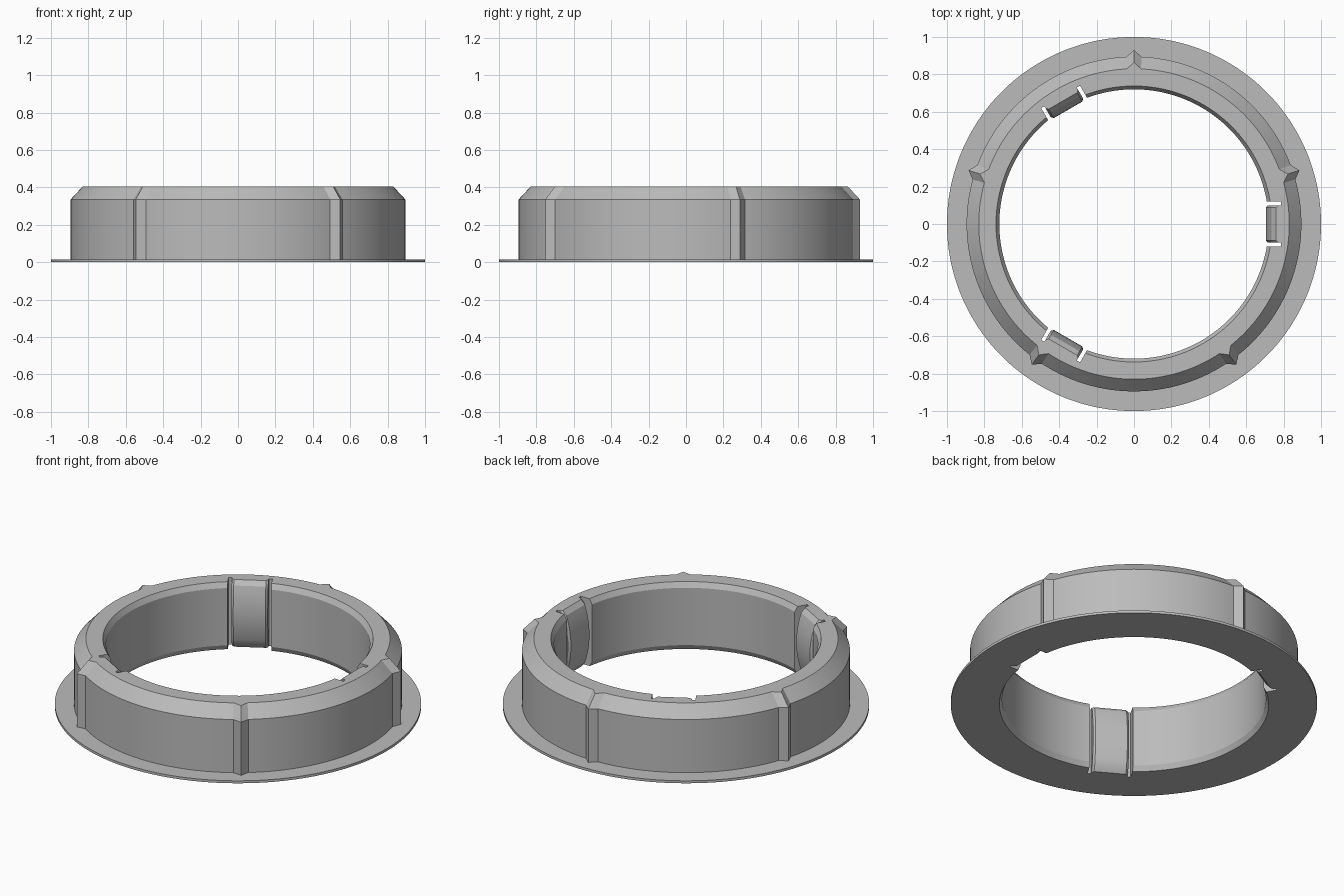
import bpy, bmesh
from math import radians, cos, sin
from mathutils import Matrix

if "Cube" in bpy.data.objects:
    bpy.data.objects.remove(bpy.data.objects["Cube"])

grey = bpy.data.materials.new("plain grey")
grey.use_nodes = True
colour = (0.5, 0.5, 0.5, 1)
grey.diffuse_color = colour
grey.node_tree.nodes["Principled BSDF"].inputs["Base Color"].default_value = colour

HEIGHT = 0.405
RIDGES = [18 + 72 * i for i in range(5)]
RIDGE_HALF = 2.6
CLIPS = [0, 120, 240]


def make_object(name, bm):
    bmesh.ops.recalc_face_normals(bm, faces=bm.faces)
    mesh = bpy.data.meshes.new(name)
    bm.to_mesh(mesh)
    bm.free()
    mesh.materials.append(grey)
    obj = bpy.data.objects.new(name, mesh)
    bpy.context.collection.objects.link(obj)
    return obj


def smooth(obj, angle):
    bpy.ops.object.select_all(action="DESELECT")
    obj.select_set(True)
    bpy.context.view_layer.objects.active = obj
    bpy.ops.object.shade_smooth_by_angle(angle=radians(angle))


# Ring and flange: closed profile of (radius, height, extra radius at a ridge)
profile = [(0.735, 0, 0), (1, 0, 0), (1, 0.015, 0), (0.895, 0.015, 0.035),
           (0.895, 0.335, 0.035), (0.83, HEIGHT, 0.035),
           (0.738, HEIGHT, 0), (0.72, 0.375, 0), (0.72, 0.03, 0)]
angles = {a: 0 for a in range(0, 360, 2)
          if all(abs(a - r) > RIDGE_HALF for r in RIDGES)}
for r in RIDGES:
    angles.update({r - RIDGE_HALF: 0, r: 1, r + RIDGE_HALF: 0})

bm = bmesh.new()
rings = []
for a, bump in sorted(angles.items()):
    c, s = cos(radians(a)), sin(radians(a))
    rings.append([bm.verts.new(((r + e * bump) * c, (r + e * bump) * s, z))
                  for r, z, e in profile])
for i, ring in enumerate(rings):
    other = rings[(i + 1) % len(rings)]
    for j in range(len(profile)):
        k = (j + 1) % len(profile)
        bm.faces.new((ring[j], other[j], other[k], ring[k]))
body = make_object("ring_body", bm)

# Pockets in the bore that leave a slit on each side of every clip
bm = bmesh.new()
for a in CLIPS:
    bmesh.ops.create_cube(bm, size=1, matrix=Matrix.Rotation(radians(a), 4, "Z")
                          @ Matrix.Translation((0.685, 0, 0.2))
                          @ Matrix.Diagonal((0.2, 0.24, 1, 1)))
cutter = make_object("pocket_cutter", bm)
cutter.hide_render = True
cut = body.modifiers.new("pockets", "BOOLEAN")
cut.operation = "DIFFERENCE"
cut.solver = "EXACT"
cut.object = cutter
graph = bpy.context.evaluated_depsgraph_get()
body.data = bpy.data.meshes.new_from_object(body.evaluated_get(graph))
body.modifiers.clear()
bpy.data.objects.remove(cutter)
smooth(body, 20)

# Clips: panels bowed inward, with chamfered ends and rounded inner corners
STEPS = 12
bow = [(0.76, 0)]
for i in range(STEPS + 1):
    t = i / STEPS
    bow.append((0.735 - 0.03 * (1 - (2 * t - 1) ** 2), 0.03 + 0.35 * t))
bow.append((0.76, HEIGHT))
for n, a in enumerate(CLIPS):
    bm = bmesh.new()
    rows = []
    for r, z in bow:
        section = [(0.785, -0.1), (r + 0.012, -0.1), (r, -0.088),
                   (r, 0.088), (r + 0.012, 0.1), (0.785, 0.1)]
        rows.append([bm.verts.new((x, y, z)) for x, y in section])
    for low, high in zip(rows, rows[1:]):
        for j in range(len(low)):
            k = (j + 1) % len(low)
            bm.faces.new((low[j], low[k], high[k], high[j]))
    bm.faces.new(rows[0])
    bm.faces.new(rows[-1])
    bm.transform(Matrix.Rotation(radians(a), 4, "Z"))
    smooth(make_object(f"spring_clip_{n + 1}", bm), 25)
